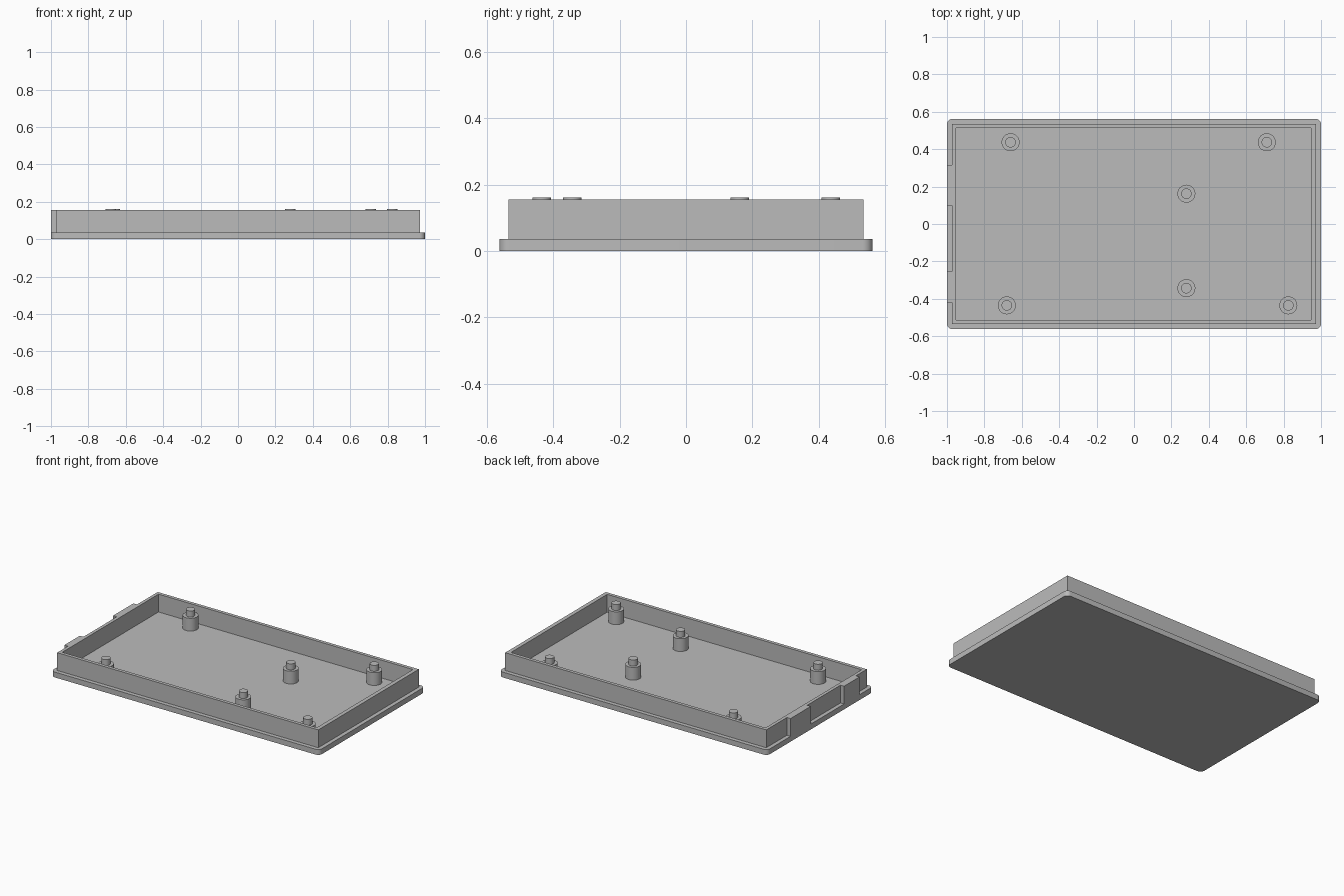
import bpy
import bmesh
import math

cube = bpy.data.objects.get("Cube")
if cube:
    bpy.data.objects.remove(cube, do_unlink=True)

BASE_TOP = 0.036
WALL_TOP = 0.156

grey = bpy.data.materials.new("plain grey")
grey.use_nodes = True
colour = (0.5, 0.5, 0.5, 1)
grey.diffuse_color = colour
grey.node_tree.nodes["Principled BSDF"].inputs["Base Color"].default_value = colour


def finish(name, bm):
    """Turn a bmesh into a named, sharp-edged smooth object."""
    bmesh.ops.recalc_face_normals(bm, faces=bm.faces)
    mesh = bpy.data.meshes.new(name)
    bm.to_mesh(mesh)
    bm.free()
    mesh.materials.append(grey)
    obj = bpy.data.objects.new(name, mesh)
    bpy.context.collection.objects.link(obj)
    bpy.ops.object.select_all(action="DESELECT")
    obj.select_set(True)
    bpy.context.view_layer.objects.active = obj
    bpy.ops.object.shade_smooth_by_angle(angle=math.radians(30))
    return obj


def rectangle(x0, x1, y0, y1):
    return [(x0, y0), (x1, y0), (x1, y1), (x0, y1)]


def prism(name, outline, z0, z1):
    """Extrude a flat outline upwards."""
    bm = bmesh.new()
    face = bm.faces.new([bm.verts.new((x, y, z0)) for x, y in outline])
    up = bmesh.ops.extrude_face_region(bm, geom=[face], use_keep_orig=True)
    for v in up["geom"]:
        if isinstance(v, bmesh.types.BMVert):
            v.co.z = z1
    return finish(name, bm)


def rounded_rectangle(hx, hy, r, steps=8):
    points = []
    for i, (sx, sy) in enumerate([(1, 1), (-1, 1), (-1, -1), (1, -1)]):
        for k in range(steps + 1):
            a = math.pi / 2 * (i + k / steps)
            points.append((sx * (hx - r) + r * math.cos(a),
                           sy * (hy - r) + r * math.sin(a)))
    return points


def frame(name, outer, inner, z0, z1):
    """Rectangular ring bridging four vertex loops."""
    bm = bmesh.new()
    loops = [[bm.verts.new((x, y, z)) for x, y in outline]
             for outline, z in [(outer, z0), (outer, z1), (inner, z1), (inner, z0)]]
    for a, b in zip(loops, loops[1:] + loops[:1]):
        for i in range(4):
            j = (i + 1) % 4
            bm.faces.new((a[i], a[j], b[j], b[i]))
    return finish(name, bm)


def stepped_post(name, x, y):
    """Round standoff with a thinner locating pin on top."""
    profile = [(0.048, BASE_TOP), (0.048, 0.122), (0.028, 0.122), (0.028, 0.162)]
    n = 32
    bm = bmesh.new()
    rings = [[bm.verts.new((x + r * math.cos(math.tau * i / n),
                            y + r * math.sin(math.tau * i / n), z))
              for i in range(n)] for r, z in profile]
    for a, b in zip(rings, rings[1:]):
        for i in range(n):
            j = (i + 1) % n
            bm.faces.new((a[i], a[j], b[j], b[i]))
    bm.faces.new(rings[-1])
    bm.faces.new(rings[0])
    return finish(name, bm)


# Base plate with rounded corners
prism("base_plate", rounded_rectangle(1.0, 0.5625, 0.03), 0, BASE_TOP)

# Raised rim around the tray
frame("rim_wall", rectangle(-0.973, 0.973, -0.535, 0.535),
      rectangle(-0.951, 0.946, -0.512, 0.512), BASE_TOP, WALL_TOP)

# Two blocks on the outside of the right-hand end wall
for name, y0, y1 in [("rear_side_block", 0.10, 0.315),
                     ("front_side_block", -0.42, -0.255)]:
    prism(name, rectangle(-1.0, -0.973, y0, y1), BASE_TOP, WALL_TOP)

# Standoffs with pins
posts = [(-0.66, 0.437), (0.71, 0.437), (0.28, 0.162),
         (0.28, -0.343), (-0.68, -0.435), (0.825, -0.435)]
for i, (x, y) in enumerate(posts, 1):
    stepped_post(f"standoff_{i}", x, y)
